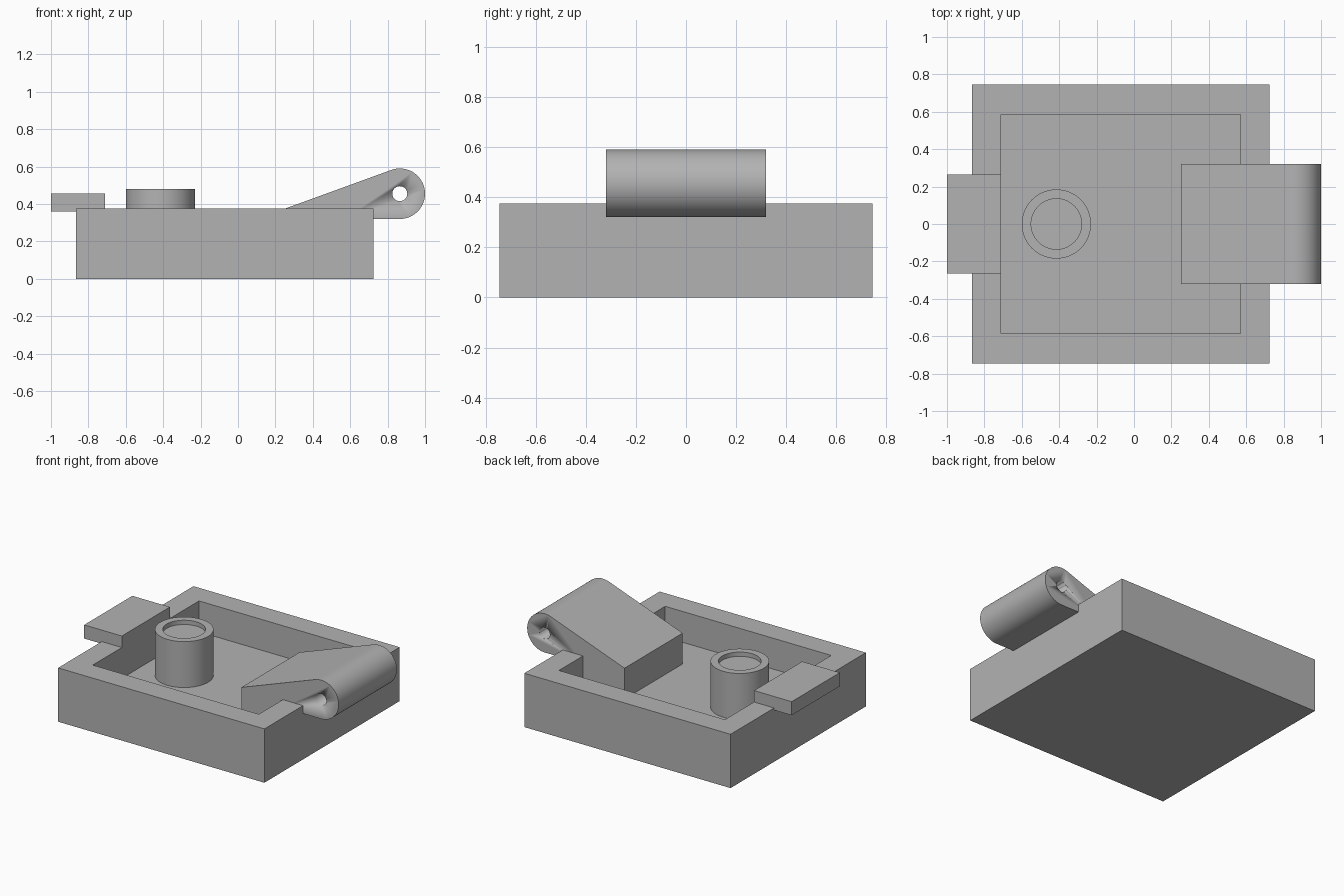
import bpy, bmesh, math

if "Cube" in bpy.data.objects:
    bpy.data.objects.remove(bpy.data.objects["Cube"])

grey = bpy.data.materials.new("plain grey")
grey.diffuse_color = (0.45, 0.45, 0.45, 1)
grey.use_nodes = True
grey.node_tree.nodes["Principled BSDF"].inputs["Base Color"].default_value = grey.diffuse_color

FLOOR, RIM = 0.16, 0.375      # tray floor and rim heights


def finish(name, bm, smooth=False):
    bmesh.ops.recalc_face_normals(bm, faces=bm.faces)
    me = bpy.data.meshes.new(name)
    bm.to_mesh(me)
    bm.free()
    me.materials.append(grey)
    ob = bpy.data.objects.new(name, me)
    bpy.context.collection.objects.link(ob)
    if smooth:
        bpy.ops.object.select_all(action='DESELECT')
        ob.select_set(True)
        bpy.context.view_layer.objects.active = ob
        bpy.ops.object.shade_smooth_by_angle(angle=math.radians(30))
    return ob


def box(name, x0, x1, y0, y1, z0, z1):
    bm = bmesh.new()
    bmesh.ops.create_cube(bm, size=1)
    for v in bm.verts:
        v.co = ((x0 + x1) / 2 + v.co.x * (x1 - x0),
                (y0 + y1) / 2 + v.co.y * (y1 - y0),
                (z0 + z1) / 2 + v.co.z * (z1 - z0))
    return finish(name, bm)


def cylinder(name, radius, depth, segments=64):
    bm = bmesh.new()
    bmesh.ops.create_cone(bm, cap_ends=True, segments=segments,
                          radius1=radius, radius2=radius, depth=depth)
    return finish(name, bm, True)


def cut(ob, cutter):
    mod = ob.modifiers.new("cut", 'BOOLEAN')
    mod.operation = 'DIFFERENCE'
    mod.solver = 'EXACT'
    mod.object = cutter
    cutter.hide_render = True
    cutter.hide_set(True)


# Open tray
tray = box("tray", -0.865, 0.725, -0.745, 0.745, 0, RIM)
cut(tray, box("tray_cutter", -0.71, 0.57, -0.585, 0.585, FLOOR, 0.6))

# Latch plate resting on the rim
box("latch_plate", -1, -0.71, -0.265, 0.265, 0.36, 0.455)

# Round post with a shallow recess, turned from a profile
bm = bmesh.new()
profile = [(0, FLOOR), (0.185, FLOOR), (0.185, 0.48),
           (0.135, 0.48), (0.135, 0.45), (0, 0.45)]
pts = [bm.verts.new((r, 0, z)) for r, z in profile]
edges = [bm.edges.new(pair) for pair in zip(pts, pts[1:])]
bmesh.ops.spin(bm, geom=pts + edges, cent=(0, 0, 0), axis=(0, 0, 1),
               angle=math.tau, steps=64)
bmesh.ops.remove_doubles(bm, verts=bm.verts, dist=1e-4)
post = finish("post", bm, True)
post.location.x = -0.415

# Hinge block: wedge running tangent into a rounded end
cx, cz, r = 0.865, 0.455, 0.135
outline = [(0.57, 0.32), (0.57, FLOOR), (0.25, FLOOR), (0.25, RIM)]
for i in range(41):
    a = math.radians(110 - 200 * i / 40)
    outline.append((cx + r * math.cos(a), cz + r * math.sin(a)))
bm = bmesh.new()
face = bm.faces.new([bm.verts.new((x, -0.32, z)) for x, z in outline])
ext = bmesh.ops.extrude_face_region(bm, geom=[face], use_keep_orig=True)
bmesh.ops.translate(bm, vec=(0, 0.64, 0),
                    verts=[g for g in ext["geom"] if isinstance(g, bmesh.types.BMVert)])
hinge = finish("hinge_block", bm, True)

# Pin hole through the hinge
pin = cylinder("pin_hole_cutter", 0.04, 1, 32)
pin.location = (cx, 0, cz)
pin.rotation_euler.x = math.pi / 2
cut(hinge, pin)
